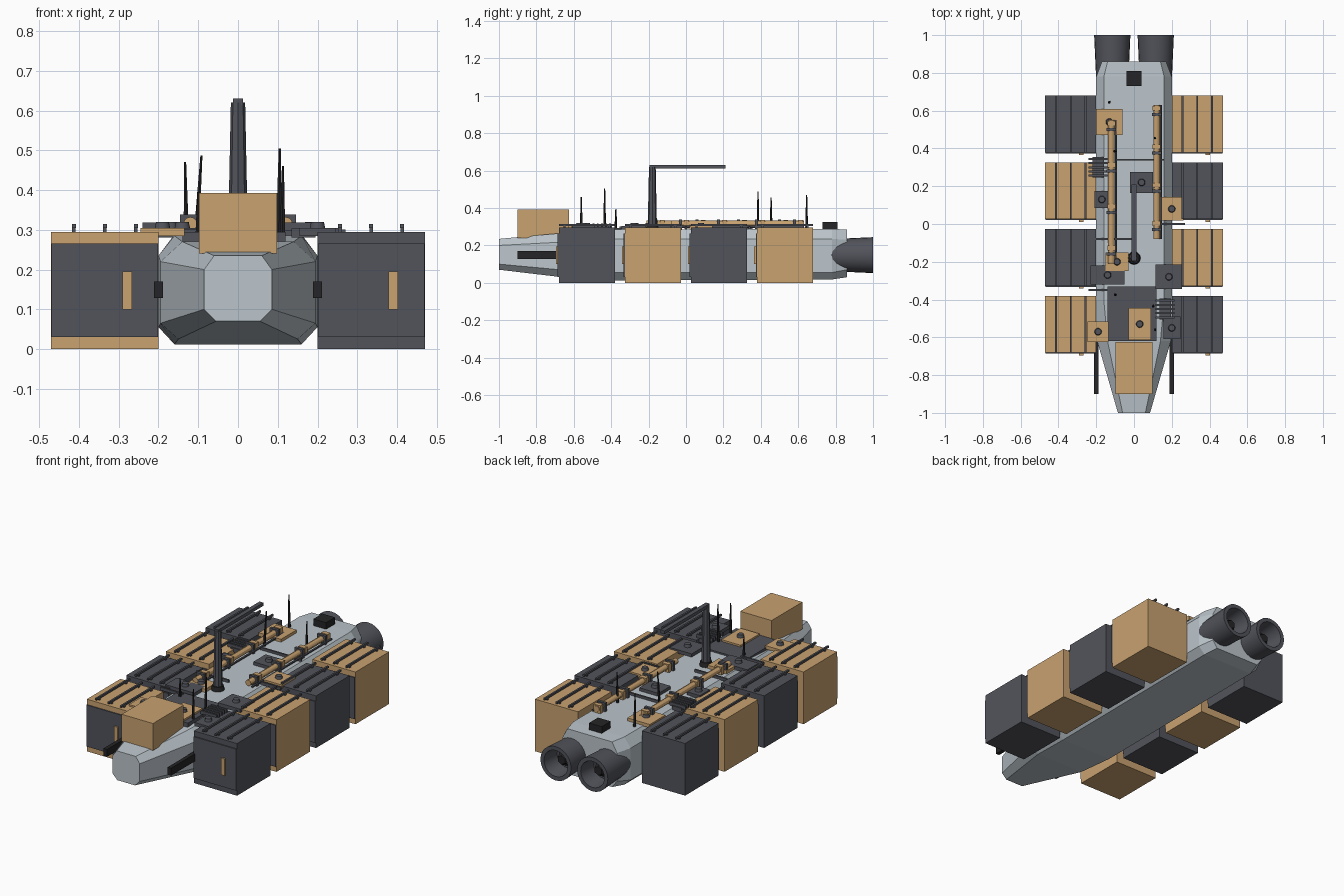
import bpy, bmesh, math
from mathutils import Vector

cube = bpy.data.objects.get("Cube")
if cube:
    bpy.data.objects.remove(cube, do_unlink=True)


def material(name, rgb):
    m = bpy.data.materials.new(name)
    m.use_nodes = True
    m.diffuse_color = (*rgb, 1)
    m.node_tree.nodes["Principled BSDF"].inputs["Base Color"].default_value = (*rgb, 1)
    return m


HULL = material("pale grey", (0.5, 0.56, 0.6))
DARK = material("slate grey", (0.085, 0.088, 0.105))
TAN = material("cargo tan", (0.58, 0.36, 0.16))
BLACK = material("near black", (0.018, 0.018, 0.02))


def finish(name, bm, mat, smooth=False):
    bmesh.ops.recalc_face_normals(bm, faces=bm.faces)
    me = bpy.data.meshes.new(name)
    bm.to_mesh(me)
    bm.free()
    me.materials.append(mat)
    ob = bpy.data.objects.new(name, me)
    bpy.context.collection.objects.link(ob)
    if smooth:
        bpy.ops.object.select_all(action='DESELECT')
        ob.select_set(True)
        bpy.context.view_layer.objects.active = ob
        bpy.ops.object.shade_smooth_by_angle()
    return ob


def box(name, lo, hi, mat):
    bm = bmesh.new()
    bmesh.ops.create_cube(bm, size=1)
    for v in bm.verts:
        v.co = Vector([l + (h - l) * (c + 0.5) for l, h, c in zip(lo, hi, v.co)])
    return finish(name, bm, mat)


def rod(name, a, b, r1, r2, mat, sides=12):
    a, b = Vector(a), Vector(b)
    bm = bmesh.new()
    bmesh.ops.create_cone(bm, cap_ends=True, segments=sides, radius1=r1, radius2=r2,
                          depth=(b - a).length)
    turn = Vector((0, 0, 1)).rotation_difference(b - a).to_matrix()
    for v in bm.verts:
        v.co = turn @ v.co + (a + b) / 2
    return finish(name, bm, mat, sides > 8)


# Hull: octagonal sections lofted from nose to stern
# y, half widths (bottom, side, top), heights (bottom, lower side, upper side, top)
SECTIONS = [
    (-1.0, .055, .085, .06, .07, .10, .20, .235),
    (-.62, .15, .195, .14, .025, .065, .22, .27),
    (-.40, .16, .2, .16, .012, .055, .235, .285),
    (.78, .16, .2, .16, .018, .055, .235, .288),
    (.86, .14, .17, .14, .03, .07, .23, .285),
]
bm = bmesh.new()
rings = []
for y, wb, w, wt, z0, z1, z2, z3 in SECTIONS:
    half = [(wb, z0), (w, z1), (w, z2), (wt, z3)]
    outline = half + [(-x, z) for x, z in reversed(half)]
    rings.append([bm.verts.new((x, y, z)) for x, z in outline])
for r, s in zip(rings, rings[1:]):
    for i in range(8):
        j = (i + 1) % 8
        bm.faces.new((r[i], r[j], s[j], s[i]))
bm.faces.new(rings[0])
bm.faces.new(rings[-1])
finish("hull", bm, HULL)

# Cargo containers in alternating colours, with door, handle and roof rails
for side in (-1, 1):
    for i in range(4):
        y = -.53 + i * .353
        cx = side * .335
        mat = TAN if (i % 2 == 0) == (side < 0) else DARK
        label = ("left" if side > 0 else "right") + f"_{i + 1}"
        box(f"container_{label}", (cx - .135, y - .15, 0), (cx + .135, y + .15, .295), mat)
        box(f"container_door_{label}", (cx - .134, y - .156, .03), (cx + .134, y - .15, .265), DARK)
        hx = cx + .056
        box(f"door_handle_{label}", (hx - .012, y - .165, .1), (hx + .012, y - .156, .195), TAN)
        for k in (-1, 0, 1):
            rx = cx + k * .078
            box(f"roof_rail_{label}", (rx - .005, y - .15, .304), (rx + .005, y + .15, .315), DARK)
            for e in (-.12, .12):
                box(f"rail_foot_{label}", (rx - .004, y + e - .006, .29),
                    (rx + .004, y + e + .006, .306), DARK)

# Engines: hollow nozzles turned from one profile
PROFILE = [(.07, .76), (.086, .78), (.096, 1), (.074, 1), (.062, .9), (0, .9)]
for side in (-1, 1):
    name = "left" if side > 0 else "right"
    bm = bmesh.new()
    vs = [bm.verts.new((r, y, 0)) for r, y in PROFILE]
    es = [bm.edges.new(p) for p in zip(vs, vs[1:])]
    bmesh.ops.spin(bm, geom=vs + es, cent=(0, 0, 0), axis=(0, 1, 0),
                   angle=math.tau, steps=24)
    bmesh.ops.remove_doubles(bm, verts=bm.verts, dist=1e-4)
    bmesh.ops.translate(bm, verts=bm.verts, vec=(side * .115, 0, .148))
    finish(f"engine_{name}", bm, DARK, True)
    rod(f"engine_core_{name}", (side * .115, .9, .148), (side * .115, .95, .148),
        .05, .025, BLACK, 6)
    # Forward docking arm
    box(f"docking_arm_{name}", (side * .2 - .011, -.9, .128),
        (side * .2 + .011, -.6, .17), BLACK)

# Nose crate, stern box and dark roof deck
box("nose_crate", (-.098, -.9, .24), (.098, -.625, .393), TAN)
box("stern_box", (-.04, .73, .28), (.04, .81, .325), BLACK)
box("roof_deck", (-.14, -.62, .262), (.12, -.33, .294), DARK)

# Equipment plates, each with a knob: centre x, y, half sizes, colour
PLATES = [
    (-.13, .54, .07, .07, TAN), (.04, .22, .06, .055, DARK),
    (.2, .08, .062, .062, TAN), (-.17, .13, .04, .045, DARK),
    (-.09, -.2, .06, .05, TAN), (.185, -.28, .07, .065, DARK),
    (-.14, -.27, .09, .05, DARK), (.03, -.53, .06, .085, TAN),
    (-.19, -.57, .055, .055, TAN), (.2, -.55, .045, .06, DARK),
]
for x, y, a, b, mat in PLATES:
    box("equipment_plate", (x - a, y - b, .284), (x + a, y + b, .304), mat)
    rod("plate_knob", (x, y, .302), (x, y, .32), .02, .016, DARK)

# Long roof pipes with clamps and end joints
for x, y0, y1 in ((-.12, -.21, .55), (.12, -.08, .63)):
    rod("roof_pipe", (x, y0, .315), (x, y1, .315), .017, .017, TAN)
    rod("roof_cable", (x + .024, y0, .3), (x + .024, y1, .3), .006, .006, DARK, 6)
    for k in range(4):
        y = y0 + .05 + k * (y1 - y0 - .1) / 3
        box("pipe_clamp", (x - .026, y - .008, .28), (x + .026, y + .008, .338), DARK)
        box("pipe_joint", (x - .021, y + .02, .29), (x + .021, y + .045, .335), TAN)

# Cooling fins and thin cross bars
for cx, cy in ((-.19, .3), (.165, -.45)):
    box("fin_base", (cx - .03, cy - .055, .28), (cx + .03, cy + .055, .303), DARK)
    for k in range(-2, 3):
        y = cy + k * .022
        box("cooling_fin", (cx - .05, y - .005, .298), (cx + .05, y + .005, .318), DARK)
for x0, x1, y in ((-.2, .0, -.08), (.1, .27, 0), (-.1, .16, .34), (-.24, -.1, -.35)):
    box("cross_bar", (x0, y - .005, .284), (x1, y + .005, .301), DARK)

# Mast with boom
rod("mast", (0, -.18, .28), (0, -.18, .62), .025, .018, DARK, 8)
rod("mast_foot", (0, -.18, .28), (0, -.18, .31), .036, .03, BLACK)
box("mast_boom", (-.012, -.195, .612), (.012, .21, .63), DARK)

# Whip antennas: base x, y, tip x, height
for x, y, tip, z in ((-.13, .645, -.133, .47), (-.105, .385, -.092, .487), (.11, .455, .113, .457),
                     (.102, -.435, .105, .505), (.112, -.56, .113, .46), (-.1, -.375, -.1, .395)):
    rod("antenna", (x, y, .28), (tip, y, z), .008, .003, BLACK, 6)
